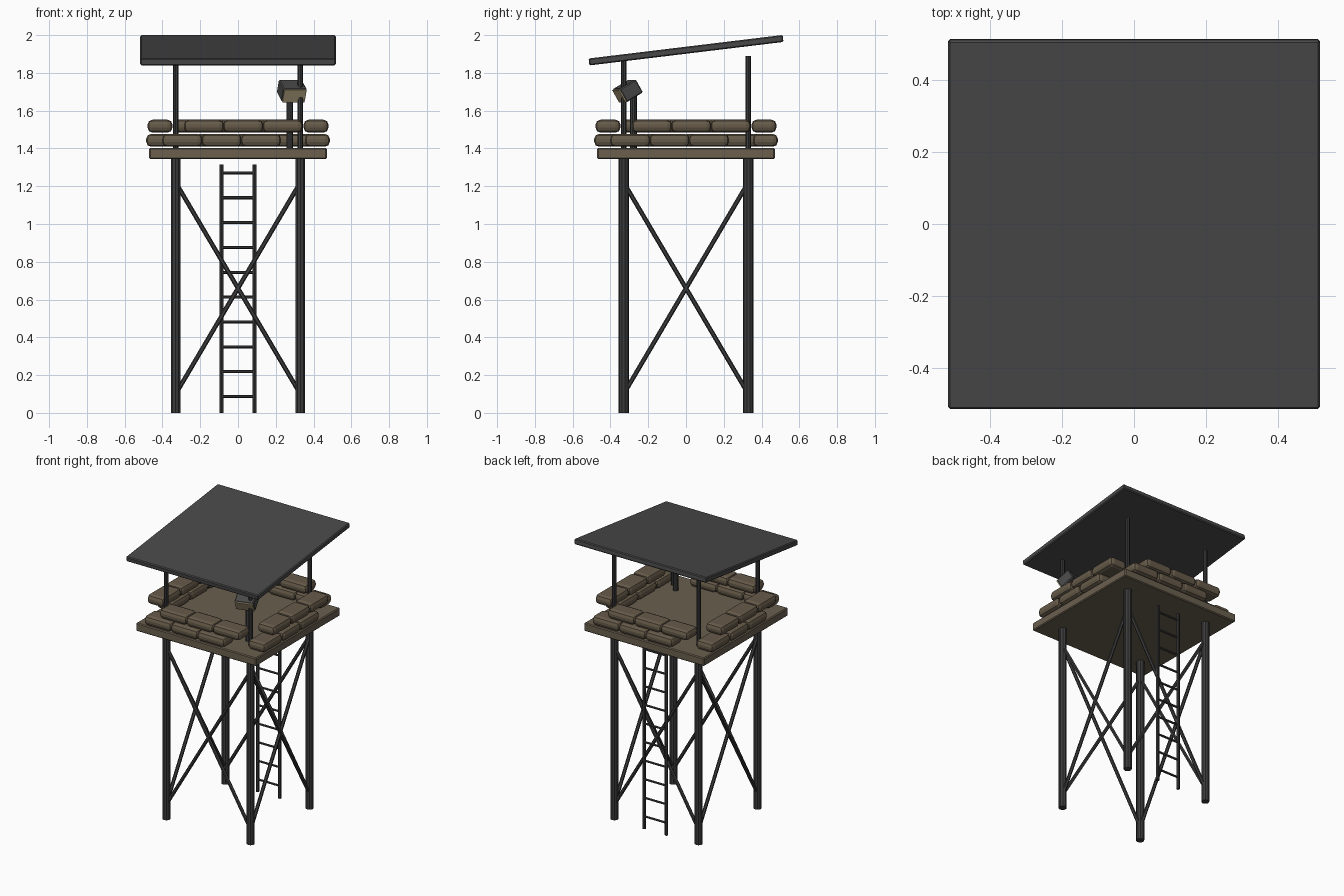
import bpy, math
from mathutils import Vector, Matrix

if "Cube" in bpy.data.objects:
    bpy.data.objects.remove(bpy.data.objects["Cube"])

def mat(name, rgb):
    m = bpy.data.materials.new(name)
    m.diffuse_color = (*rgb, 1)
    m.use_nodes = True
    m.node_tree.nodes["Principled BSDF"].inputs["Base Color"].default_value = m.diffuse_color
    return m

STEEL = mat("dark_steel", (0.045, 0.045, 0.046))
ROOF = mat("roof_grey", (0.066, 0.066, 0.066))
WOOD = mat("deck_brown", (0.145, 0.115, 0.078))
SAND = mat("sandbag_brown", (0.135, 0.105, 0.068))
LENS = mat("lamp_cream", (0.45, 0.37, 0.22))

def box(name, size, m, matrix, bevel=0.0, seg=1):
    bpy.ops.mesh.primitive_cube_add(size=1)
    o = bpy.context.object
    o.name = name
    o.data.transform(Matrix.Diagonal((*size, 1)))
    o.matrix_world = matrix
    o.data.materials.append(m)
    if bevel:
        b = o.modifiers.new("bevel", 'BEVEL')
        b.width, b.segments, b.limit_method = bevel, seg, 'NONE'
    return o

def rod(name, a, b, r, sides=8, m=STEEL):
    a, b = Vector(a), Vector(b)
    d = b - a
    bpy.ops.mesh.primitive_cylinder_add(vertices=sides, radius=r, depth=d.length)
    o = bpy.context.object
    o.name = name
    o.matrix_world = Matrix.Translation((a + b) / 2) @ d.to_track_quat('Z', 'Y').to_matrix().to_4x4()
    o.data.materials.append(m)
    return o

T = Matrix.Translation
L = 0.33

# deck and sloping roof
box("deck", (0.94, 0.94, 0.058), WOOD, T((0, 0, 1.373)), 0.006)
box("roof", (1.035, 1.035, 0.037), ROOF,
    T((0, 0, 1.92)) @ Matrix.Rotation(math.radians(6.9), 4, 'X'), 0.006)

# legs and roof posts
for x in (-L, L):
    for y in (-L, L):
        rod("leg", (x, y, 0), (x, y, 1.35), 0.027, 10)
        rod("roof_post", (x, y, 1.39), (x, y, 1.89), 0.014, 8)

# each side: cross braces and two staggered sandbag courses
for k in range(4):
    R = Matrix.Rotation(k * math.pi / 2, 4, 'Z')
    for s in (-1, 1):
        rod("cross_brace", R @ Vector((-L * s, -L, 0.1)), R @ Vector((L * s, -L, 1.22)), 0.012, 6)
    for z, off, start in ((1.443, 0.42, -0.295), (1.518, 0.413, -0.18)):
        for i in range(3):
            box("sandbag", (0.213, 0.132, 0.068), SAND,
                R @ T((start + 0.208 * i, -off, z)), 0.026, 2)

# ladder on the back
for x in (-0.087, 0.087):
    rod("ladder_rail", (x, 0.343, 0), (x, 0.343, 1.315), 0.0115, 8)
for i in range(10):
    z = 0.087 + 0.1315 * i
    rod("ladder_rung", (-0.087, 0.343, z), (0.087, 0.343, z), 0.008, 6)

# searchlight on a pedestal, turned and tipped down
rod("lamp_pedestal", (0.275, -0.278, 1.39), (0.275, -0.278, 1.69), 0.018, 10)
H = (T((0.285, -0.308, 1.705)) @ Matrix.Rotation(math.radians(17), 4, 'Z')
     @ Matrix.Rotation(math.radians(30), 4, 'X'))
box("lamp_housing", (0.13, 0.105, 0.08), ROOF, H, 0.006)
box("lamp_lens", (0.122, 0.008, 0.074), LENS, H @ T((0, -0.053, 0)))
